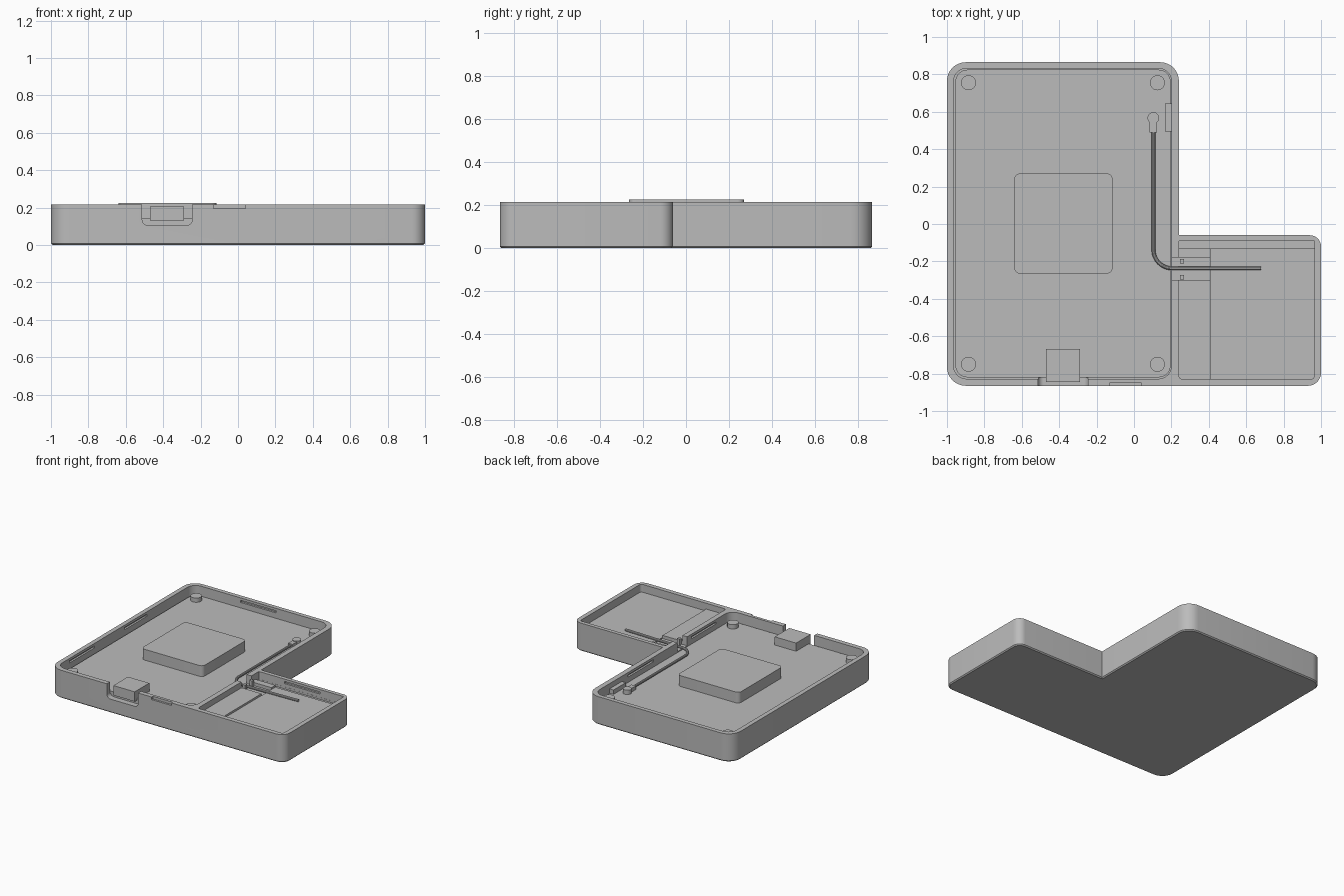
import bpy, bmesh, math
from mathutils import Vector

if "Cube" in bpy.data.objects:
    bpy.data.objects.remove(bpy.data.objects["Cube"])

grey = bpy.data.materials.new("plain_grey")
grey.use_nodes = True
grey.diffuse_color = (0.5, 0.5, 0.5, 1)
grey.node_tree.nodes["Principled BSDF"].inputs["Base Color"].default_value = (0.5, 0.5, 0.5, 1)


def rounded(points, seg=8):
    """Outline from (x, y, corner radius) points."""
    out = []
    for i, (x, y, r) in enumerate(points):
        p = Vector((x, y))
        if r == 0:
            out.append(p)
            continue
        a = (Vector(points[i - 1][:2]) - p).normalized()
        b = (Vector(points[(i + 1) % len(points)][:2]) - p).normalized()
        centre = p + (a + b) * r
        for k in range(seg + 1):
            t = math.pi / 2 * k / seg
            out.append(centre - b * r * math.cos(t) - a * r * math.sin(t))
    return out


def finish(obj):
    obj.data.materials.append(grey)
    bpy.ops.object.select_all(action='DESELECT')
    obj.select_set(True)
    bpy.context.view_layer.objects.active = obj
    bpy.ops.object.shade_smooth_by_angle(angle=math.radians(30))


def prism(name, outline, z0, z1, chamfer=0, done=True, front=False):
    """Extrude an outline upwards, or along y when front is set."""
    bm = bmesh.new()
    place = (lambda p, h: (p.x, h, p.y)) if front else (lambda p, h: (p.x, p.y, h))
    low = bm.faces.new([bm.verts.new(place(p, z0)) for p in outline])
    top = bmesh.ops.extrude_face_region(bm, geom=[low])["geom"]
    shift = (0, z1 - z0, 0) if front else (0, 0, z1 - z0)
    bmesh.ops.translate(bm, vec=shift, verts=[v for v in top if isinstance(v, bmesh.types.BMVert)])
    bmesh.ops.recalc_face_normals(bm, faces=bm.faces)
    if chamfer:
        edges = [e for e in bm.edges if all(abs(v.co.z - z0) < 1e-5 for v in e.verts)]
        bmesh.ops.bevel(bm, geom=edges, offset=chamfer, segments=1, affect='EDGES')
    mesh = bpy.data.meshes.new(name)
    bm.to_mesh(mesh)
    bm.free()
    obj = bpy.data.objects.new(name, mesh)
    bpy.context.collection.objects.link(obj)
    if done:
        finish(obj)
    return obj


def rect(x0, x1, y0, y1, r=0.0):
    return rounded([(x0, y0, r), (x1, y0, r), (x1, y1, r), (x0, y1, r)])


def box(name, x0, x1, y0, y1, z0, z1, r=0.0, done=True):
    return prism(name, rect(x0, x1, y0, y1, r), z0, z1, done=done)


def disc(name, x, y, r, z0, z1):
    pts = [Vector((x + r * math.cos(math.tau * k / 32), y + r * math.sin(math.tau * k / 32)))
           for k in range(32)]
    return prism(name, pts, z0, z1)


# L-shaped case
RIM, BOARD, FLOOR = 0.215, 0.142, 0.155
case = prism("case", rounded([(-1, -0.865, 0.1), (1, -0.865, 0.07), (1, -0.06, 0.06),
                              (0.24, -0.06, 0), (0.24, 0.865, 0.1), (-1, 0.865, 0.1)]),
             0, RIM, chamfer=0.008, done=False)

# Cavities, openings and snap slots
cuts = [
    box("main_cavity", -0.965, 0.2, -0.828, 0.832, 0.125, 0.3, 0.07, False),
    box("wing_cavity", 0.24, 0.965, -0.83, -0.09, FLOOR, 0.3, 0.02, False),
    box("wing_gap", 0.241, 0.964, -0.13, -0.091, 0.14, 0.3, 0, False),
    box("cable_gap", 0.19, 0.41, -0.3, -0.18, 0.146, 0.3, 0, False),
    prism("port_opening", rounded([(-0.512, 0.105, 0.03), (-0.245, 0.105, 0.03),
                                   (-0.245, 0.3, 0), (-0.512, 0.3, 0)]),
          -0.9, -0.82, done=False, front=True),
    box("pry_notch", -0.13, 0.04, -0.9, -0.85, 0.195, 0.3, 0, False),
]
slot_z = (0.18, 0.196)
for y0, y1 in ((-0.67, -0.37), (0.0, 0.27)):
    cuts.append(box("left_slot", -0.98, -0.95, y0, y1, *slot_z, 0, False))
for y0, y1 in ((-0.65, -0.35), (0.11, 0.42)):
    cuts.append(box("divider_slot", 0.18, 0.215, y0, y1, *slot_z, 0, False))
cuts.append(box("back_slot", -0.56, -0.26, 0.82, 0.847, *slot_z, 0, False))
cuts.append(box("wing_slot", 0.46, 0.76, -0.1, -0.075, *slot_z, 0, False))

for cutter in cuts:
    cutter.hide_render = True
    mod = case.modifiers.new(cutter.name, 'BOOLEAN')
    mod.operation = 'DIFFERENCE'
    mod.solver = 'EXACT'
    mod.object = cutter
bpy.context.view_layer.update()
solid = bpy.data.meshes.new_from_object(case.evaluated_get(bpy.context.evaluated_depsgraph_get()))
case.modifiers.clear()
case.data = solid
case.data.materials.clear()
for cutter in cuts:
    bpy.data.objects.remove(cutter)
finish(case)

# Circuit board with corner pegs
box("circuit_board", -0.955, 0.196, -0.82, 0.825, 0.12, BOARD, 0.065)
for x in (-0.885, 0.125):
    for y in (-0.75, 0.755):
        disc("corner_peg", x, y, 0.04, 0.13, 0.175)

# Parts on the board
box("main_chip", -0.64, -0.115, -0.265, 0.27, 0.13, 0.225, 0.03)
box("port_connector", -0.47, -0.288, -0.845, -0.668, 0.13, 0.205)
box("side_switch", 0.166, 0.202, 0.495, 0.645, 0.13, 0.175)

# Wing ledge, split by the cable gap
for y0, y1 in ((-0.83, -0.3), (-0.18, -0.13)):
    box("wing_ledge", 0.24, 0.41, y0, y1, 0.15, 0.17)

# Cable clips in the gap
for y in (-0.285, -0.2):
    box("cable_clip", 0.245, 0.268, y - 0.012, y + 0.012, 0.14, 0.195)

# Antenna plug and cable
disc("plug_head", 0.103, 0.567, 0.031, 0.13, 0.175)
box("plug_neck", 0.084, 0.122, 0.49, 0.56, 0.13, 0.17)
curve = bpy.data.curves.new("antenna_cable", 'CURVE')
curve.dimensions = '3D'
curve.bevel_depth = 0.01
curve.bevel_resolution = 3
curve.use_fill_caps = True
path = [Vector((0.104, 0.5, 0.157))]
for k in range(13):
    t = math.pi / 2 * k / 12
    path.append(Vector((0.204 - 0.1 * math.cos(t), -0.137 - 0.1 * math.sin(t), 0.157)))
path += [Vector((0.4, -0.237, 0.16)), Vector((0.68, -0.237, 0.165))]
spline = curve.splines.new('POLY')
spline.points.add(len(path) - 1)
for point, co in zip(spline.points, path):
    point.co = (*co, 1)
cable = bpy.data.objects.new("antenna_cable", curve)
bpy.context.collection.objects.link(cable)
bpy.ops.object.select_all(action='DESELECT')
cable.select_set(True)
bpy.context.view_layer.objects.active = cable
bpy.ops.object.convert(target='MESH')
finish(bpy.context.view_layer.objects.active)
